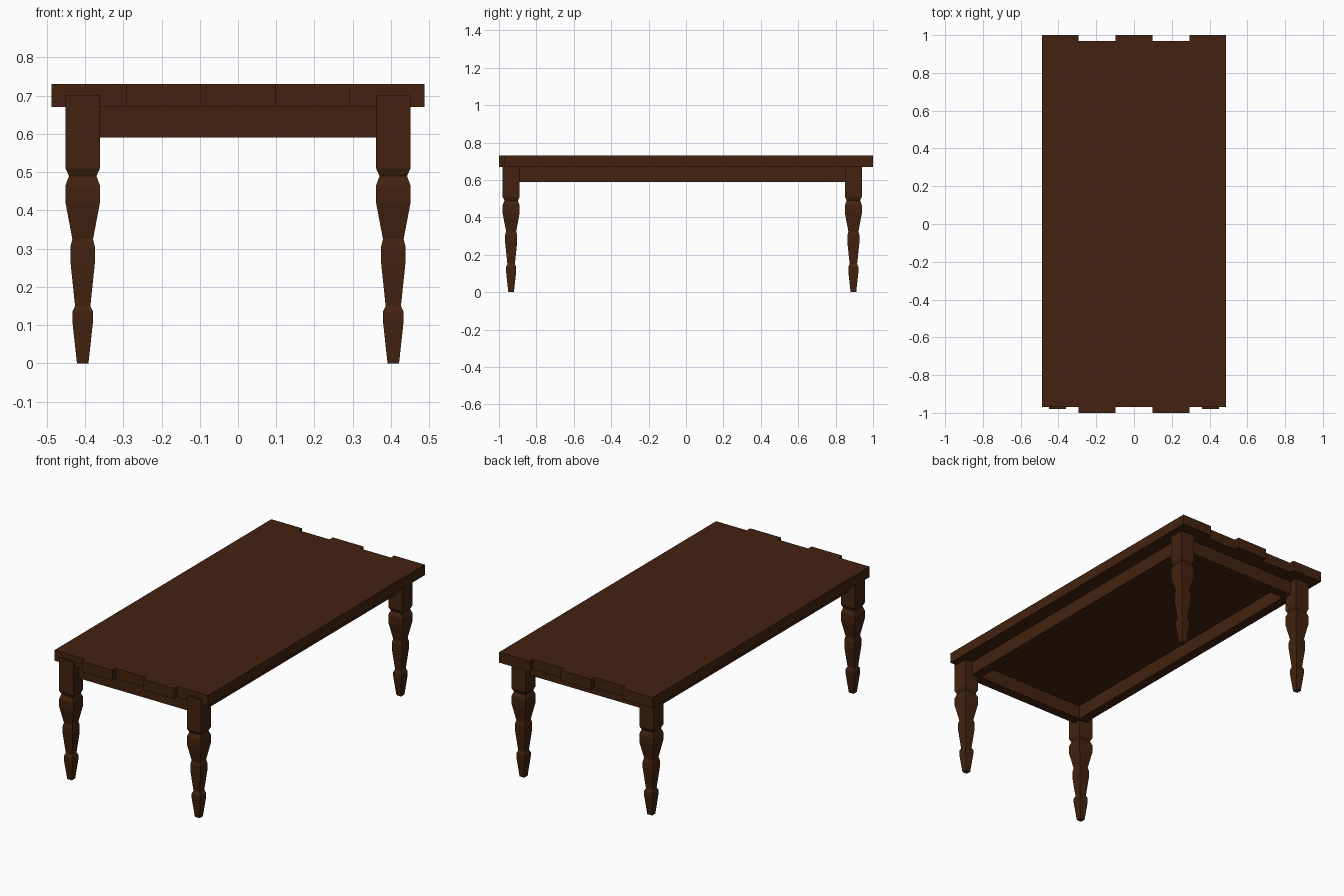
import bpy
import bmesh

if "Cube" in bpy.data.objects:
    bpy.data.objects.remove(bpy.data.objects["Cube"])

wood = bpy.data.materials.new("dark brown wood")
wood.diffuse_color = (0.056, 0.0165, 0.005, 1)
wood.use_nodes = True
wood.node_tree.nodes["Principled BSDF"].inputs["Base Color"].default_value = wood.diffuse_color


def make_object(name, bm):
    bmesh.ops.recalc_face_normals(bm, faces=bm.faces)
    mesh = bpy.data.meshes.new(name)
    bm.to_mesh(mesh)
    bm.free()
    mesh.materials.append(wood)
    obj = bpy.data.objects.new(name, mesh)
    bpy.context.collection.objects.link(obj)
    return obj


def box(name, x0, x1, y0, y1, z0, z1):
    bm = bmesh.new()
    bmesh.ops.create_cube(bm, size=1)
    for v in bm.verts:
        v.co.x = x1 if v.co.x > 0 else x0
        v.co.y = y1 if v.co.y > 0 else y0
        v.co.z = z1 if v.co.z > 0 else z0
    return make_object(name, bm)


# Square turned leg: (half width, height) from foot to top
LEG = [(0.015, 0), (0.027, 0.11), (0.027, 0.135), (0.02, 0.15),
       (0.032, 0.265), (0.032, 0.305), (0.027, 0.325), (0.045, 0.42),
       (0.045, 0.465), (0.036, 0.49), (0.045, 0.51), (0.045, 0.70)]


def leg(name, x, y):
    bm = bmesh.new()
    rings = [[bm.verts.new((x + sx * r, y + sy * r, z))
              for sx, sy in ((-1, -1), (1, -1), (1, 1), (-1, 1))] for r, z in LEG]
    for a, b in zip(rings, rings[1:]):
        for i in range(4):
            j = (i + 1) % 4
            bm.faces.new((a[i], a[j], b[j], b[i]))
    bm.faces.new(rings[0][::-1])
    bm.faces.new(rings[-1])
    return make_object(name, bm)


# Table top: five staggered planks
edges = [-0.488, -0.293, -0.0975, 0.0975, 0.293, 0.488]
for i in range(5):
    shift = 0.015 if i % 2 == 0 else -0.015
    box(f"top_plank_{i + 1}", edges[i], edges[i + 1],
        -0.985 + shift, 0.985 + shift, 0.67, 0.73)

# Four legs
for side, x in (("left", -0.406), ("right", 0.406)):
    leg(f"front_leg_{side}", x, -0.935)
    leg(f"back_leg_{side}", x, 0.895)

# Apron rails between the legs
box("left_apron", -0.405, -0.35, -0.935, 0.895, 0.59, 0.67)
box("right_apron", 0.35, 0.405, -0.935, 0.895, 0.59, 0.67)
box("front_apron", -0.35, 0.35, -0.935, -0.88, 0.59, 0.67)
box("back_apron", -0.35, 0.35, 0.84, 0.895, 0.59, 0.67)
